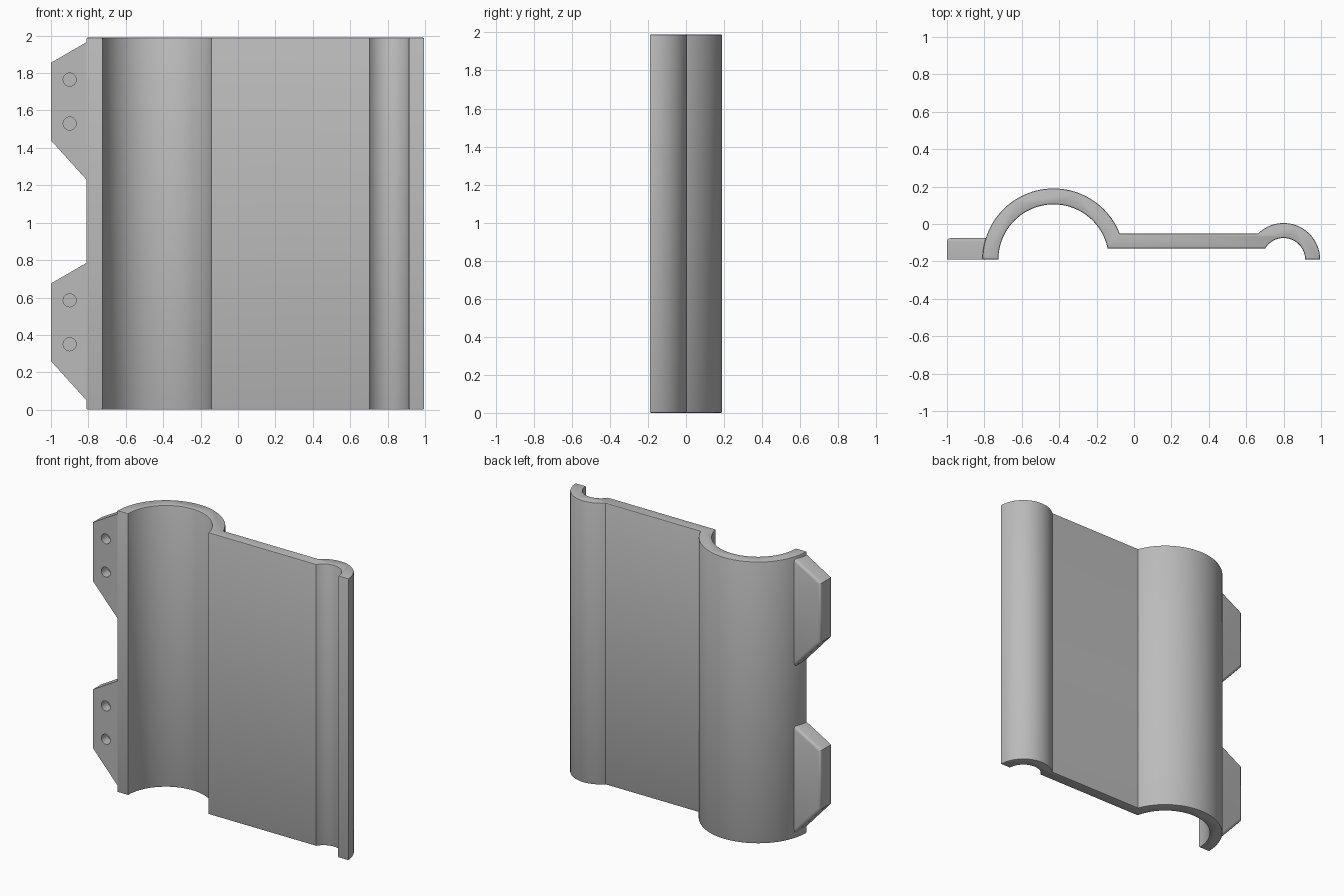
import bpy, bmesh, math

if "Cube" in bpy.data.objects:
    bpy.data.objects.remove(bpy.data.objects["Cube"])

HEIGHT = 1.99
FRONT = -0.19                       # front plane, also the centre line of both channels
PLATE_FRONT, PLATE_BACK = -0.13, -0.05
BIG = (-0.43, 0.295, 0.38)          # centre x, inner radius, outer radius
SMALL = (0.80, 0.115, 0.195)

grey = bpy.data.materials.new("grey plastic")
grey.diffuse_color = (0.5, 0.5, 0.5, 1)
grey.use_nodes = True
grey.node_tree.nodes["Principled BSDF"].inputs["Base Color"].default_value = grey.diffuse_color


def arc(cx, r, a0, a1, n):
    return [(cx + r * math.cos(a0 + (a1 - a0) * i / n),
             FRONT + r * math.sin(a0 + (a1 - a0) * i / n)) for i in range(n + 1)]


def add_object(name, bm):
    bmesh.ops.recalc_face_normals(bm, faces=bm.faces)
    mesh = bpy.data.meshes.new(name)
    bm.to_mesh(mesh)
    bm.free()
    mesh.materials.append(grey)
    ob = bpy.data.objects.new(name, mesh)
    bpy.context.collection.objects.link(ob)
    return ob


def shade(ob):
    bpy.ops.object.select_all(action='DESELECT')
    ob.select_set(True)
    bpy.context.view_layer.objects.active = ob
    bpy.ops.object.shade_smooth_by_angle(angle=math.radians(35))


# Clip body: large half channel, flat web and small half channel in one profile
def meet(r, y):
    return math.asin((y - FRONT) / r)


outer = (arc(BIG[0], BIG[2], math.pi, meet(BIG[2], PLATE_BACK), 48)
         + arc(SMALL[0], SMALL[2], math.pi - meet(SMALL[2], PLATE_BACK), 0, 32))
inner = (arc(SMALL[0], SMALL[1], 0, math.pi - meet(SMALL[1], PLATE_FRONT), 32)
         + arc(BIG[0], BIG[1], meet(BIG[1], PLATE_FRONT), math.pi, 48))
bm = bmesh.new()
base = bm.faces.new([bm.verts.new((x, y, 0)) for x, y in outer + inner])
top = bmesh.ops.extrude_face_region(bm, geom=[base], use_keep_orig=True)
bmesh.ops.translate(bm, vec=(0, 0, HEIGHT),
                    verts=[v for v in top["geom"] if isinstance(v, bmesh.types.BMVert)])
bmesh.ops.recalc_face_normals(bm, faces=bm.faces)
rims = [e for e in bm.edges if abs(e.verts[0].co.z - e.verts[1].co.z) < 1e-5]
bmesh.ops.bevel(bm, geom=rims, offset=0.008, segments=2, profile=0.5, affect='EDGES')
shade(add_object("clip_body", bm))


# Mounting tabs: rounded on the back, with two blind screw holes in the front
def mounting_tab(name, z):
    bm = bmesh.new()
    back = -0.075
    outline = [(-1, 0.26), (-1, 0.675), (-0.81, 0.785), (-0.81, 0.05)]
    front_v = [bm.verts.new((x, FRONT, z + h)) for x, h in outline]
    # the back corners reach into the channel wall
    back_outline = outline[:2] + [(-0.775, 0.805), (-0.775, 0.012)]
    back_v = [bm.verts.new((x, back, z + h)) for x, h in back_outline]
    bm.faces.new(front_v)
    bm.faces.new(back_v[::-1])
    for i in range(4):
        j = (i + 1) % 4
        bm.faces.new((front_v[i], back_v[i], back_v[j], front_v[j]))
    bmesh.ops.recalc_face_normals(bm, faces=bm.faces)
    rounded = [e for e in bm.edges
               if all(v.co.y > back - 1e-4 for v in e.verts)
               and any(v.co.x < -0.99 for v in e.verts)]
    bmesh.ops.bevel(bm, geom=rounded, offset=0.02, segments=3, profile=0.5, affect='EDGES')
    tab = add_object(name, bm)

    for h in (0.35, 0.585):
        bpy.ops.mesh.primitive_cylinder_add(vertices=24, radius=0.035, depth=0.14,
                                            location=(-0.9, FRONT, z + h),
                                            rotation=(math.pi / 2, 0, 0))
        cutter = bpy.context.object
        cutter.name = name + "_hole_cutter"
        cutter.hide_render = True
        cutter.data.materials.append(grey)
        mod = tab.modifiers.new("screw_hole", 'BOOLEAN')
        mod.operation = 'DIFFERENCE'
        mod.solver = 'EXACT'
        mod.object = cutter
        bpy.context.view_layer.objects.active = tab
        bpy.ops.object.modifier_apply(modifier=mod.name)
        bpy.data.objects.remove(cutter)
    shade(tab)


mounting_tab("lower_tab", 0)
mounting_tab("upper_tab", 1.18)
